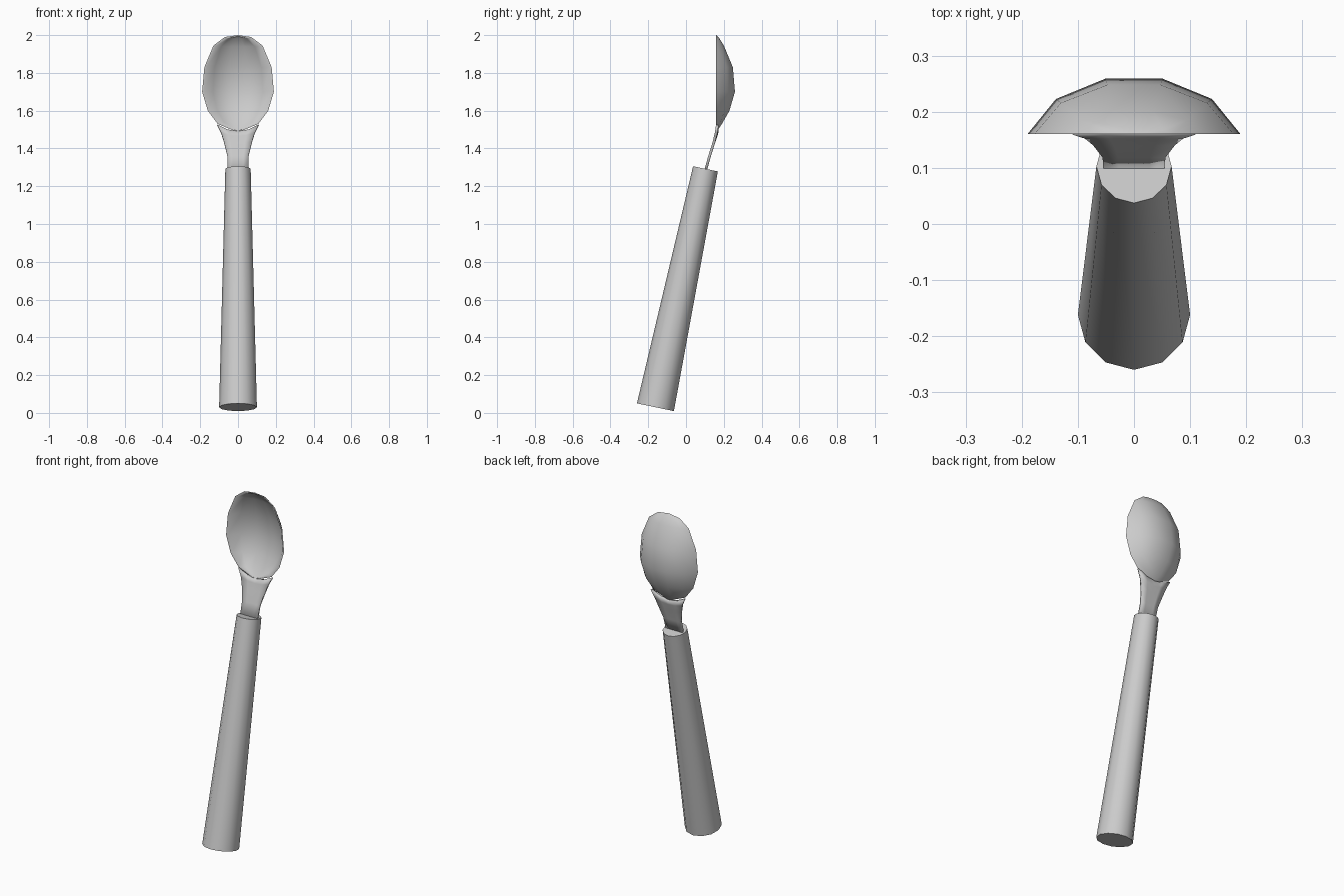
import bpy, bmesh, math
from mathutils import Vector

cube = bpy.data.objects.get("Cube")
if cube:
    bpy.data.objects.remove(cube, do_unlink=True)

grey = bpy.data.materials.new("light grey")
grey.use_nodes = True
COLOUR = (0.6, 0.6, 0.6, 1)
grey.diffuse_color = COLOUR
grey.node_tree.nodes["Principled BSDF"].inputs["Base Color"].default_value = COLOUR


def finish(name, bm, angle):
    """Turn a bmesh into a smooth-shaded object with sharp corners."""
    bmesh.ops.recalc_face_normals(bm, faces=bm.faces[:])
    mesh = bpy.data.meshes.new(name)
    bm.to_mesh(mesh)
    bm.free()
    mesh.materials.append(grey)
    ob = bpy.data.objects.new(name, mesh)
    bpy.context.collection.objects.link(ob)
    bpy.ops.object.select_all(action='DESELECT')
    ob.select_set(True)
    bpy.context.view_layer.objects.active = ob
    bpy.ops.object.shade_smooth_by_angle(angle=math.radians(angle))
    return ob


# Handle: tapered 12-sided rod leaning backwards
bottom, top = Vector((0, -0.162, 0.03)), Vector((0, 0.103, 1.292))
axis = top - bottom
bm = bmesh.new()
bmesh.ops.create_cone(bm, cap_ends=True, segments=12, radius1=0.1,
                      radius2=0.067, depth=axis.length)
handle = finish("handle", bm, 40)
handle.location = (bottom + top) / 2
handle.rotation_euler.x = -math.atan2(axis.y, axis.z)

# Bowl: egg-shaped half shell, rings of (height, half width, depth)
RIM_Y, MID_Z = 0.16, 1.745
RINGS = [(1.99, 0.07, 0.012), (1.945, 0.13, 0.04), (1.83, 0.178, 0.088),
         (1.70, 0.19, 0.099), (1.60, 0.16, 0.07), (1.53, 0.108, 0.03)]
ANGLES = [math.radians(15 + 30 * j) for j in range(6)]
S0, S1, C0 = math.sin(ANGLES[0]), math.sin(ANGLES[2]), math.cos(ANGLES[0])


def shell(bm, wall, squash):
    """Loft one skin of the bowl and return its rim as a closed loop."""
    height = lambda z: MID_Z + (z - MID_Z) * squash
    tip = bm.verts.new((0, RIM_Y, height(2.0)))
    heel = bm.verts.new((0, RIM_Y, height(1.485)))
    rows = []
    for z, w, d in RINGS:
        w, d = w - wall, d * (1 - wall * 10)
        rows.append([bm.verts.new((w * math.cos(a) / C0,
                                   RIM_Y + d * (math.sin(a) - S0) / (S1 - S0),
                                   height(z))) for a in ANGLES])
    for r, s in zip(rows, rows[1:]):
        for j in range(5):
            bm.faces.new((r[j], r[j + 1], s[j + 1], s[j]))
    for j in range(5):
        bm.faces.new((tip, rows[0][j + 1], rows[0][j]))
        bm.faces.new((heel, rows[-1][j], rows[-1][j + 1]))
    return [tip] + [r[0] for r in rows] + [heel] + [r[-1] for r in rows[::-1]]


bm = bmesh.new()
outer, inner = shell(bm, 0.0, 1.0), shell(bm, 0.009, 0.975)
for i in range(len(outer)):
    k = (i + 1) % len(outer)
    bm.faces.new((outer[i], outer[k], inner[k], inner[i]))
finish("bowl", bm, 50)

# Neck: flared flat strip, rows of (height, depth position, half width, edge lift)
NECK = [(1.26, 0.097, 0.054, 0), (1.36, 0.125, 0.056, 0),
        (1.43, 0.147, 0.073, 0), (1.465, 0.159, 0.088, 0.015),
        (1.49, 0.166, 0.11, 0.035)]
bm = bmesh.new()
grid = [[bm.verts.new((w * u, y, z + lift * u * u)) for u in (-1, -0.5, 0, 0.5, 1)]
        for z, y, w, lift in NECK]
for r, s in zip(grid, grid[1:]):
    for j in range(4):
        bm.faces.new((r[j], r[j + 1], s[j + 1], s[j]))
neck = finish("neck", bm, 35)
solid = neck.modifiers.new("thickness", 'SOLIDIFY')
solid.thickness = 0.014
solid.offset = 0
